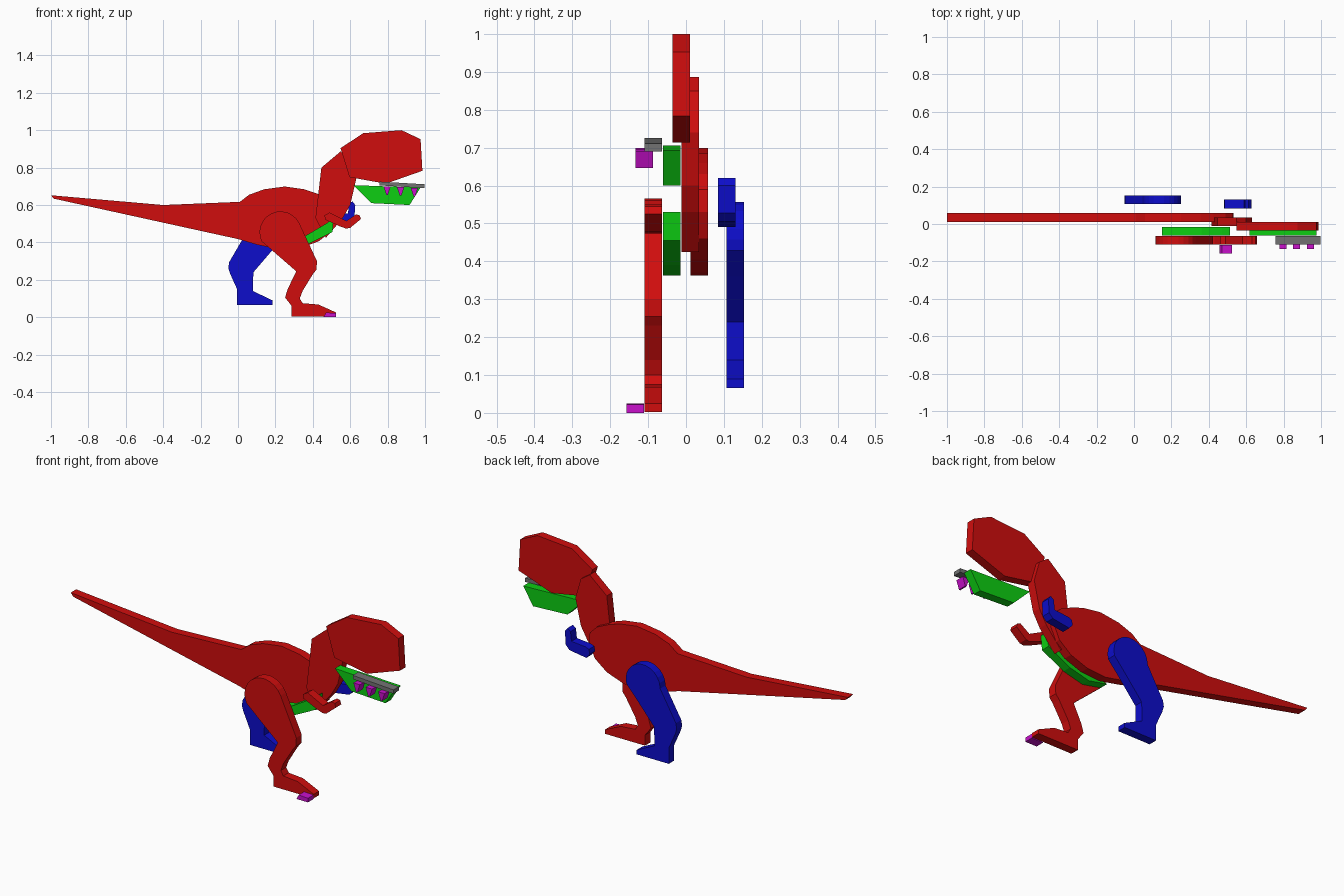
import bpy, bmesh, math


def paint(name, rgb):
    m = bpy.data.materials.new(name)
    m.diffuse_color = (*rgb, 1)
    return m


RED = paint("red", (0.63, 0.004, 0.004))
GREEN = paint("green", (0.004, 0.62, 0.006))
BLUE = paint("blue", (0.004, 0.004, 0.60))
MAGENTA = paint("magenta", (0.58, 0.005, 0.60))
GREY = paint("grey", (0.17, 0.17, 0.17))

THICK = 0.046


def arc(cx, cz, r, start, end, steps=10):
    """Points on a circular arc, angles in degrees."""
    angles = [math.radians(start + (end - start) * i / steps) for i in range(steps + 1)]
    return [(cx + r * math.cos(a), cz + r * math.sin(a)) for a in angles]


def slab(name, outline, y, mat):
    """Flat cut-out in the xz plane, from y to y + THICK."""
    bm = bmesh.new()
    face = bm.faces.new([bm.verts.new((x, y, z)) for x, z in outline])
    out = bmesh.ops.extrude_face_region(bm, geom=[face])
    moved = [v for v in out["geom"] if isinstance(v, bmesh.types.BMVert)]
    bmesh.ops.translate(bm, verts=moved, vec=(0, THICK, 0))
    bmesh.ops.recalc_face_normals(bm, faces=bm.faces)
    mesh = bpy.data.meshes.new(name)
    bm.to_mesh(mesh)
    bm.free()
    mesh.materials.append(mat)
    obj = bpy.data.objects.new(name, mesh)
    bpy.context.collection.objects.link(obj)
    return obj


# Body and tail in one piece
slab("body_and_tail", [
    (-1.0, 0.652), (-0.985, 0.634), (0.0, 0.418), (0.10, 0.388), (0.22, 0.363),
    (0.33, 0.37), (0.43, 0.405), (0.50, 0.46), (0.532, 0.53), (0.53, 0.59),
    (0.49, 0.63), (0.425, 0.66), (0.355, 0.684), (0.25, 0.699), (0.14, 0.684),
    (0.06, 0.655), (0.01, 0.617), (-0.40, 0.60)], 0.012, RED)

# Neck and head
slab("neck", [
    (0.414, 0.53), (0.446, 0.80), (0.548, 0.886), (0.60, 0.85), (0.632, 0.74),
    (0.60, 0.60), (0.56, 0.53), (0.47, 0.425)], -0.012, RED)
slab("head", [
    (0.548, 0.904), (0.67, 0.984), (0.874, 1.0), (0.976, 0.952),
    (0.986, 0.783), (0.79, 0.714), (0.596, 0.749)], -0.036, RED)

# Lower jaw, gum and teeth
slab("lower_jaw", [
    (0.617, 0.706), (0.976, 0.693), (0.917, 0.60), (0.714, 0.61)], -0.061, GREEN)
slab("gum", [
    (0.757, 0.725), (0.998, 0.711), (0.998, 0.69), (0.757, 0.705)], -0.109, GREY)
for i, x in enumerate((0.797, 0.869, 0.943)):
    top = 0.699 - 0.004 * i
    slab(f"tooth_{i + 1}", [
        (x - 0.019, top), (x + 0.019, top), (x + 0.004, top - 0.045),
        (x - 0.004, top - 0.045)], -0.133, MAGENTA)

# Belly plate
slab("belly", [
    (0.15, 0.385), (0.26, 0.362), (0.375, 0.39), (0.505, 0.455),
    (0.512, 0.53), (0.47, 0.50), (0.36, 0.435), (0.25, 0.41)], -0.061, GREEN)

# Near leg: round hip, knee, ankle and foot
near_leg = arc(0.227, 0.454, 0.112, 25, 205, 12) + [
    (0.145, 0.39), (0.29, 0.27), (0.312, 0.245), (0.265, 0.15), (0.252, 0.105),
    (0.287, 0.06), (0.287, 0.003), (0.525, 0.003), (0.525, 0.025), (0.43, 0.068),
    (0.345, 0.075), (0.33, 0.10)]
# Straighten the back of the thigh
near_leg = [p for p in near_leg if p not in ((0.29, 0.27),)]
near_leg += [(0.345, 0.14), (0.40, 0.23), (0.42, 0.255), (0.422, 0.30)]
slab("near_leg", near_leg, -0.109, RED)
slab("claw", [(0.457, 0.0), (0.525, 0.0), (0.525, 0.022), (0.47, 0.025)], -0.157, MAGENTA)

# Far leg
slab("far_leg", arc(0.148, 0.455, 0.102, -15, 180, 12) + [
    (0.02, 0.41), (-0.047, 0.295), (-0.052, 0.265), (-0.043, 0.235), (-0.005, 0.15),
    (-0.005, 0.066), (0.185, 0.066), (0.185, 0.09), (0.08, 0.14), (0.082, 0.24),
    (0.185, 0.36)], 0.107, BLUE)

# Arms
slab("near_arm", [
    (0.463, 0.545), (0.49, 0.56), (0.58, 0.515), (0.632, 0.55), (0.65, 0.545),
    (0.657, 0.525), (0.60, 0.478), (0.578, 0.474), (0.545, 0.486),
    (0.465, 0.522)], -0.109, RED)
slab("far_arm", [
    (0.485, 0.54), (0.48, 0.515), (0.50, 0.49), (0.60, 0.505), (0.622, 0.528),
    (0.627, 0.60), (0.612, 0.62), (0.594, 0.606), (0.588, 0.555), (0.505, 0.548)],
    0.084, BLUE)
